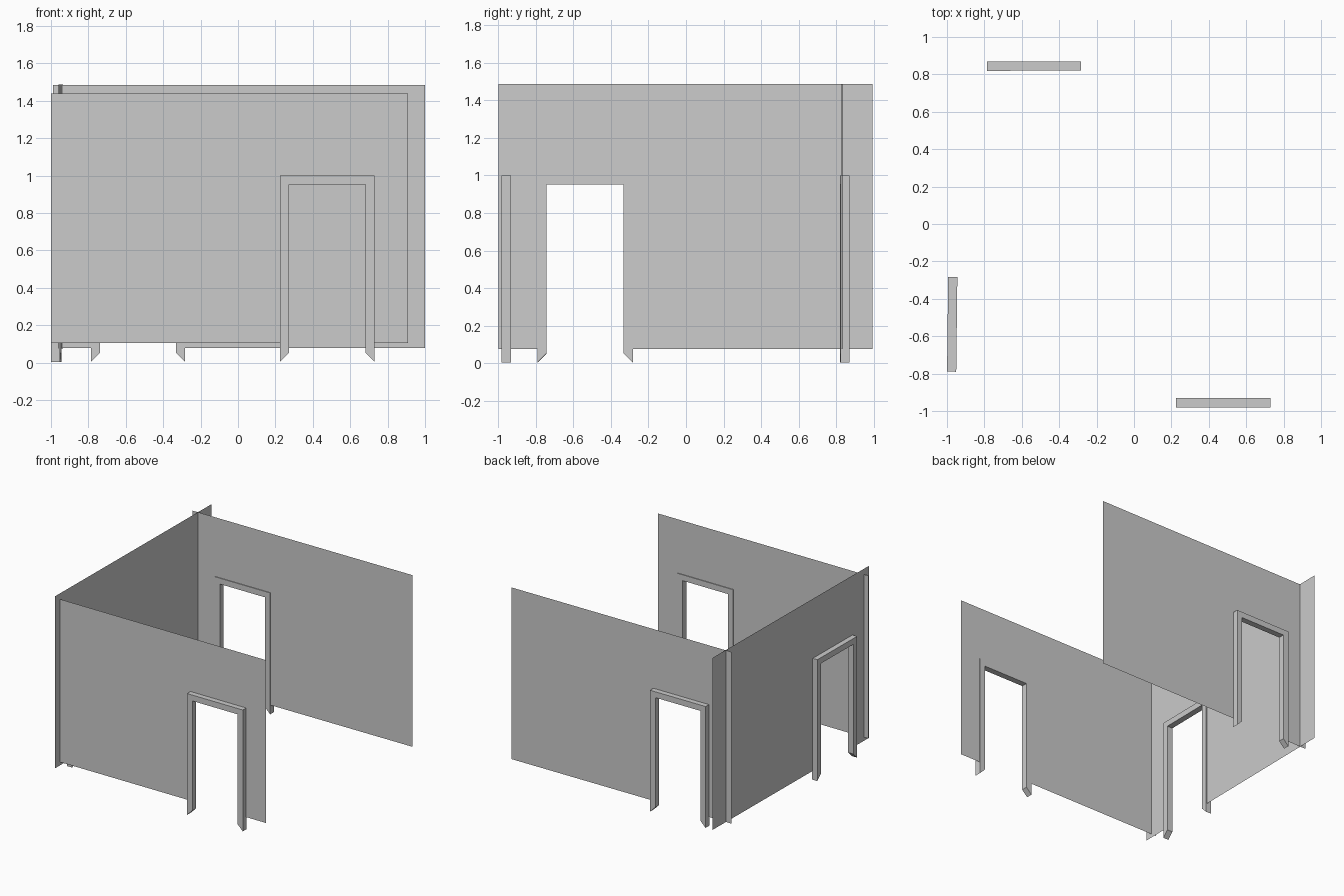
import bpy, bmesh
from math import atan
from mathutils import Matrix, Vector

if "Cube" in bpy.data.objects:
    bpy.data.objects.remove(bpy.data.objects["Cube"])

FRAME = 0.048   # width of the frame section
HEIGHT = 1.0    # top of the door frames


def make_object(name, bm, matrix):
    bmesh.ops.recalc_face_normals(bm, faces=bm.faces)
    bm.transform(matrix)
    mesh = bpy.data.meshes.new(name)
    bm.to_mesh(mesh)
    bm.free()
    ob = bpy.data.objects.new(name, mesh)
    bpy.context.collection.objects.link(ob)
    return ob


def wall(name, matrix, u0, u1, z0, z1, door):
    """Sheet wall in the local xz plane with a doorway open at the bottom."""
    a, b, top = door[0] + 0.035, door[1] - 0.035, HEIGHT - 0.035
    bm = bmesh.new()
    us, zs = [u0, a, b, u1], [z0, top, z1]
    grid = [[bm.verts.new((u, 0, z)) for u in us] for z in zs]
    for r in range(2):
        for c in range(3):
            if (r, c) != (0, 1):
                bm.faces.new((grid[r][c], grid[r][c + 1],
                              grid[r + 1][c + 1], grid[r + 1][c]))
    bmesh.ops.dissolve_limit(bm, angle_limit=0.01, verts=bm.verts, edges=bm.edges)
    make_object(name, bm, matrix)


def door_frame(name, matrix, door, v0, v1):
    """Mitred frame: two legs with slanted feet and a lintel."""
    a, b = door
    outer = [(a, 0.005), (a, HEIGHT), (b, HEIGHT), (b, 0.005)]
    inner = [(a + FRAME, 0.005 + FRAME), (a + FRAME, HEIGHT - FRAME),
             (b - FRAME, HEIGHT - FRAME), (b - FRAME, 0.005 + FRAME)]
    bm = bmesh.new()
    rings = [[bm.verts.new((o[0], v0, o[1])), bm.verts.new((o[0], v1, o[1])),
              bm.verts.new((i[0], v1, i[1])), bm.verts.new((i[0], v0, i[1]))]
             for o, i in zip(outer, inner)]
    for p, q in zip(rings, rings[1:]):
        for k in range(4):
            n = (k + 1) % 4
            bm.faces.new((p[k], p[n], q[n], q[k]))
    bm.faces.new(rings[0])
    bm.faces.new(rings[-1][::-1])
    make_object(name, bm, matrix)


def placed(x, y, angle):
    return Matrix.Translation(Vector((x, y, 0))) @ Matrix.Rotation(angle, 4, 'Z')


# front wall and door
front = placed(0, -0.937, 0)
wall("front_wall", front, -1.0, 0.91, 0.105, 1.44, (0.225, 0.73))
door_frame("front_door_frame", front, (0.225, 0.73), -0.044, 0.006)

# back wall and door, very slightly turned
back = placed(0, 0.828, atan(0.004))
wall("back_wall", back, -0.99, 1.0, 0.078, 1.485, (-0.785, -0.283))
door_frame("back_door_frame", back, (-0.785, -0.283), -0.006, 0.043)

# left side wall and door, local x runs along +y
side = placed(-0.948, 0, atan(1) * 2 - atan(0.012))
wall("side_wall", side, -0.997, 0.993, 0.077, 1.487, (-0.79, -0.283))
door_frame("side_door_frame", side, (-0.79, -0.283), -0.007, 0.042)
